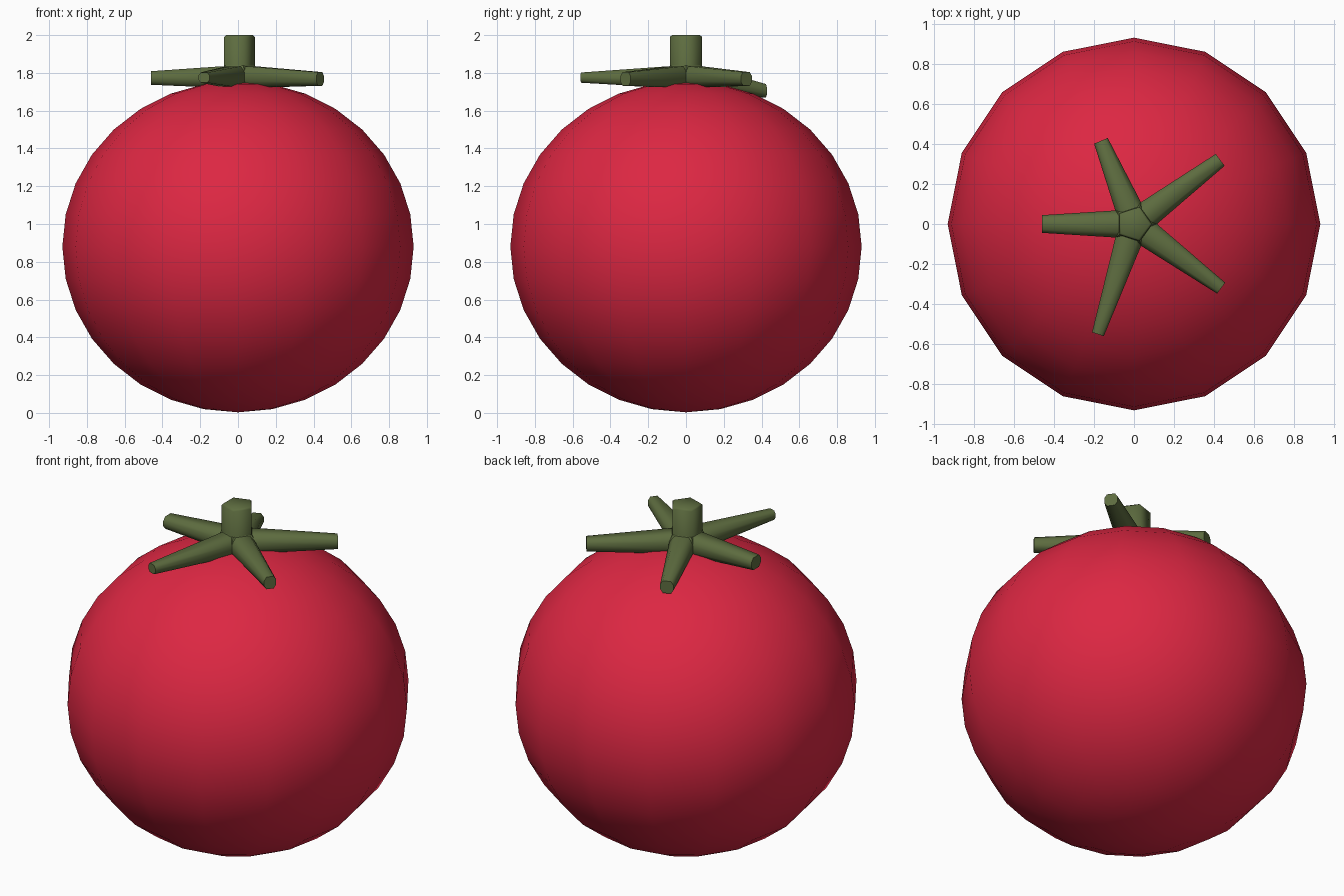
import bpy, bmesh, math
from mathutils import Vector

if "Cube" in bpy.data.objects:
    bpy.data.objects.remove(bpy.data.objects["Cube"])


def material(name, rgb):
    m = bpy.data.materials.new(name)
    m.diffuse_color = (*rgb, 1)
    m.use_nodes = True
    m.node_tree.nodes["Principled BSDF"].inputs["Base Color"].default_value = m.diffuse_color
    return m


red = material("tomato red", (0.72, 0.02, 0.055))
green = material("leaf green", (0.11, 0.15, 0.05))


def finish(bm, name, mat, angle):
    bmesh.ops.recalc_face_normals(bm, faces=bm.faces)
    me = bpy.data.meshes.new(name)
    bm.to_mesh(me)
    bm.free()
    ob = bpy.data.objects.new(name, me)
    bpy.context.collection.objects.link(ob)
    me.materials.append(mat)
    bpy.ops.object.select_all(action='DESELECT')
    ob.select_set(True)
    bpy.context.view_layer.objects.active = ob
    bpy.ops.object.shade_smooth_by_angle(angle=math.radians(angle))
    return ob


def loft(bm, rings):
    """Skin a list of equally long point rings and cap both ends."""
    vs = [[bm.verts.new(p) for p in r] for r in rings]
    n = len(vs[0])
    for a, b in zip(vs, vs[1:]):
        for i in range(n):
            j = (i + 1) % n
            bm.faces.new((a[i], a[j], b[j], b[i]))
    bm.faces.new(vs[0])
    bm.faces.new(vs[-1])


def pentagon(r, z):
    return [(r * math.cos(math.tau * i / 5), r * math.sin(math.tau * i / 5), z)
            for i in range(5)]


# Fruit: slightly squashed 16-sided sphere
bm = bmesh.new()
bmesh.ops.create_uvsphere(bm, u_segments=16, v_segments=16, radius=1)
for v in bm.verts:
    v.co = (v.co.x * 0.93, v.co.y * 0.93, 0.88 + v.co.z * 0.877)
finish(bm, "fruit", red, 60)

# Stem: five-sided stub
bm = bmesh.new()
loft(bm, [pentagon(0.09, 1.76), pentagon(0.09, 1.99), pentagon(0.078, 2.0)])
finish(bm, "stem", green, 75)

# Leaf hub: five-sided collar under the stem
bm = bmesh.new()
loft(bm, [pentagon(0.09, 1.72), pentagon(0.115, 1.75),
          pentagon(0.115, 1.80), pentagon(0.09, 1.838)])
finish(bm, "leaf_hub", green, 50)


# Leaves: tapered bars with chamfered corners, one per hub side
def section(centre, side, w, h):
    prof = [(1, .4), (.6, 1), (-.6, 1), (-1, .4), (-1, -.4), (-.6, -1), (.6, -1), (1, -.4)]
    return [centre + side * (w * a) + Vector((0, 0, h * b)) for a, b in prof]


# tip position, tip half width
tips = [((0.43, 0.32, 1.768), 0.037), ((-0.165, 0.415, 1.705), 0.037),
        ((-0.46, 0.0, 1.773), 0.044), ((-0.18, -0.55, 1.775), 0.031),
        ((0.435, -0.32, 1.768), 0.034)]
for i, (tip, w) in enumerate(tips):
    ang = math.radians(36 + 72 * i)
    out = Vector((math.cos(ang), math.sin(ang), 0))
    side0 = Vector((-out.y, out.x, 0))
    tip = Vector(tip)
    base = out * 0.085 + Vector((0, 0, 1.778))
    d = tip - base
    side1 = Vector((-d.y, d.x, 0)).normalized()
    bm = bmesh.new()
    loft(bm, [section(Vector((0, 0, 1.778)), side0, 0.05, 0.055),
              section(base, side0, 0.068, 0.057),
              section(tip, side1, w, 0.036 if w > 0.032 else 0.027)])
    finish(bm, f"leaf_{i + 1}", green, 60)
